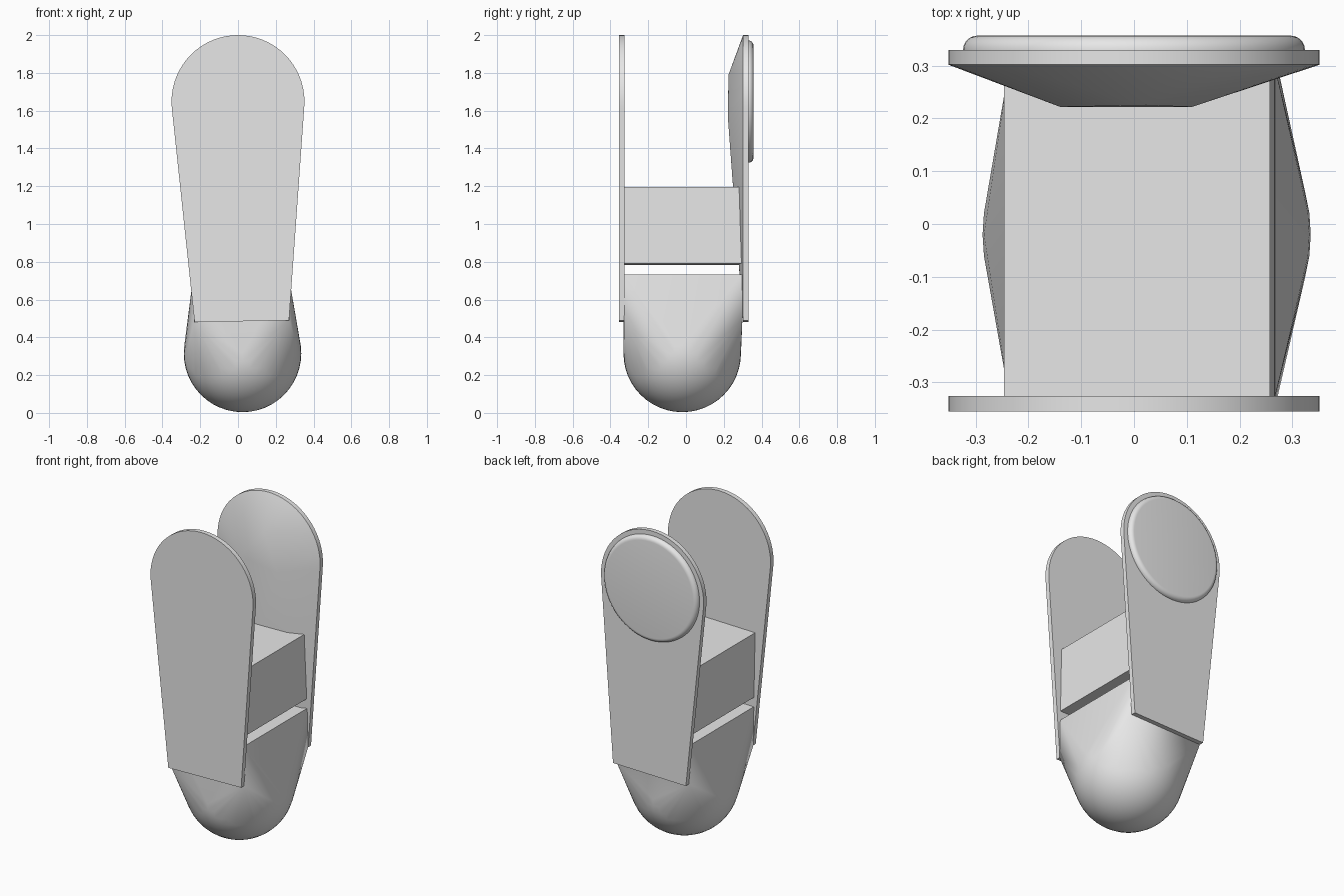
import bpy, bmesh
from math import sin, cos, pi, radians
from mathutils import Vector

cube = bpy.data.objects.get("Cube")
if cube:
    bpy.data.objects.remove(cube, do_unlink=True)

grey = bpy.data.materials.new("plain_grey")
grey.use_nodes = True
grey.diffuse_color = (0.8, 0.8, 0.8, 1)
grey.node_tree.nodes["Principled BSDF"].inputs["Base Color"].default_value = (0.8, 0.8, 0.8, 1)


def hull_part(name, points, angle=30):
    """Convex solid around the points, smooth with sharp edges kept."""
    bm = bmesh.new()
    for p in points:
        bm.verts.new(p)
    res = bmesh.ops.convex_hull(bm, input=bm.verts[:])
    loose = {g for k in ("geom_interior", "geom_unused") for g in res[k]
             if isinstance(g, bmesh.types.BMVert)}
    bmesh.ops.delete(bm, geom=list(loose), context='VERTS')
    bmesh.ops.dissolve_limit(bm, angle_limit=radians(0.2), verts=bm.verts[:], edges=bm.edges[:])
    bmesh.ops.recalc_face_normals(bm, faces=bm.faces[:])
    mesh = bpy.data.meshes.new(name)
    bm.to_mesh(mesh)
    bm.free()
    mesh.materials.append(grey)
    obj = bpy.data.objects.new(name, mesh)
    bpy.context.collection.objects.link(obj)
    bpy.ops.object.select_all(action='DESELECT')
    obj.select_set(True)
    bpy.context.view_layer.objects.active = obj
    bpy.ops.object.shade_smooth_by_angle(angle=radians(angle))
    return obj


HEAD_Z, HEAD_R = 1.648, 0.352
LEAN = 0.02


def ring(radius, y, count=64):
    return [Vector((radius * cos(2 * pi * i / count), y, HEAD_Z + radius * sin(2 * pi * i / count)))
            for i in range(count)]


def plate_outline(y):
    """Round head tapering to a narrow straight foot."""
    return ring(HEAD_R, y) + [Vector((-0.23, y, 0.48)), Vector((0.27, y, 0.49))]


def leaning_box(low, high, front, back, half=0.252):
    """Corners of a box leaning slightly sideways, heights from the plate foot."""
    return [Vector((0.02 + x - h * LEAN, y, 0.485 + h + x * LEAN))
            for x in (-half, half) for y in (front, back) for h in (low, high)]


# Front and back plates
for name, y0, y1 in (("front_plate", -0.355, -0.326), ("back_plate", 0.302, 0.33)):
    hull_part(name, plate_outline(y0) + plate_outline(y1))

# Faceted swelling on the inner side of the back plate
hull_part("back_plate_swelling", plate_outline(0.302) + [
    Vector((0.02, 0.225, 1.79)), Vector((0.11, 0.222, 1.56)), Vector((-0.14, 0.222, 1.6))])

# Round pad with a rolled rim
pad = ring(0.324, 0.325)
for step in range(7):
    t = step * pi / 12
    pad += ring(0.297 + 0.027 * cos(t), 0.33 + 0.027 * sin(t))
hull_part("round_pad", pad)

# Cross block between the plates
hull_part("cross_block", leaning_box(0.302, 0.705, -0.328, 0.305))

# Lower body: box blending into a ball
ball, centre, radius = [], Vector((0.024, -0.02, 0.315)), 0.311
for i in range(1, 24):
    a = pi * i / 24
    for j in range(48):
        b = 2 * pi * j / 48
        ball.append(centre + radius * Vector((sin(a) * cos(b), sin(a) * sin(b), cos(a))))
ball.append(centre - Vector((0, 0, radius)))
hull_part("rounded_lower_body", ball + leaning_box(0, 0.243, -0.328, 0.298))
